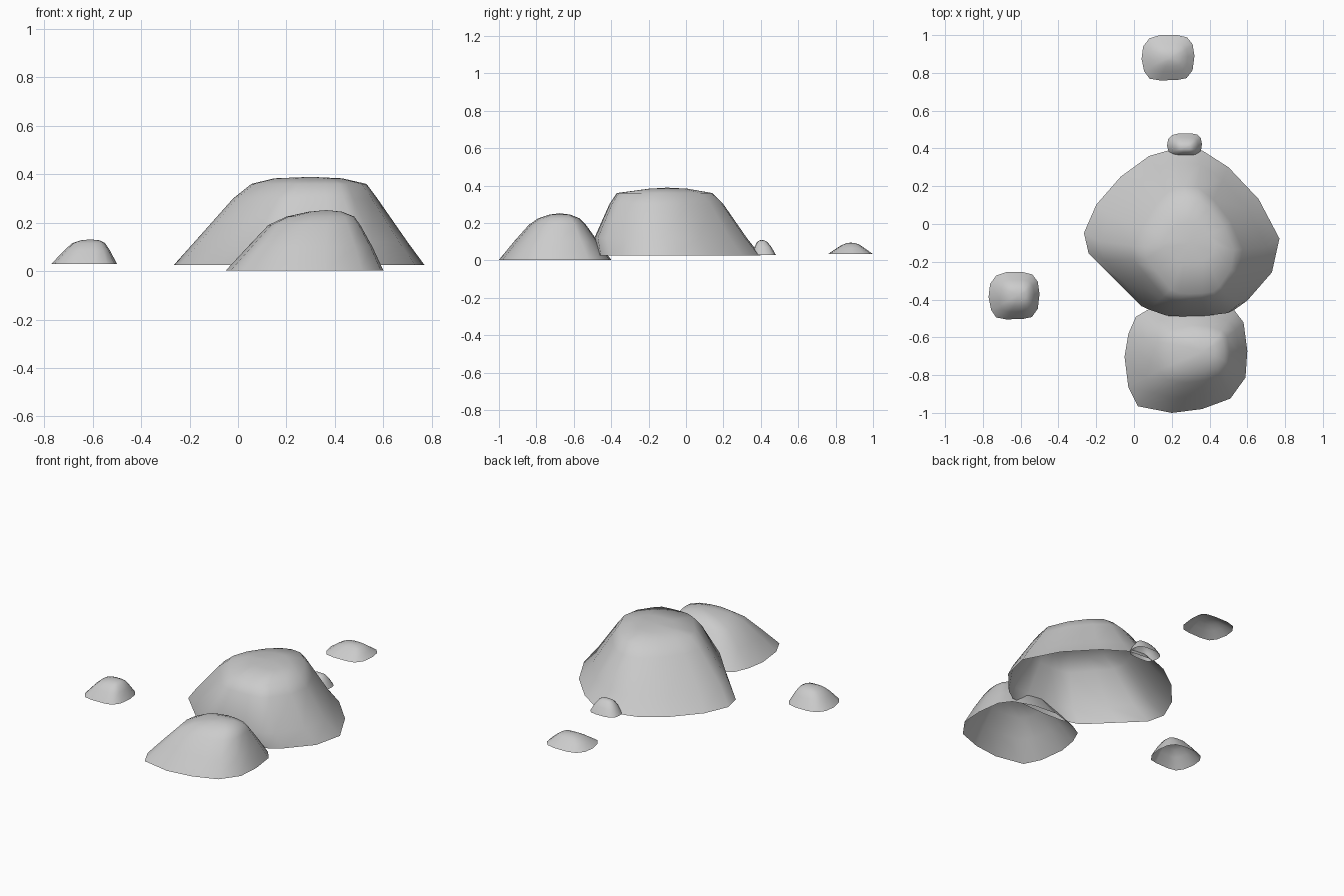
import bpy

# Each rock is an open-bottomed shell: a base outline restretched into shrinking rings
def rock(name, outline, rings, apex):
    xs = [p[0] for p in outline]
    ys = [p[1] for p in outline]
    x0, x1, y0, y1 = min(xs), max(xs), min(ys), max(ys)
    n = len(outline)
    verts, faces = [], []
    for z, a, b, c, d in rings:  # height, then x range and y range
        for x, y in outline:
            verts.append((a + (x - x0) / (x1 - x0) * (b - a),
                          c + (y - y0) / (y1 - y0) * (d - c), z))
    for r in range(len(rings) - 1):
        for i in range(n):
            j = (i + 1) % n
            faces.append((r * n + i, r * n + j, (r + 1) * n + j, (r + 1) * n + i))
    top = (len(rings) - 1) * n
    verts.append(apex)
    faces += [(top + i, top + (i + 1) % n, len(verts) - 1) for i in range(n)]
    mesh = bpy.data.meshes.new(name)
    mesh.from_pydata(verts, [], faces)
    mesh.polygons.foreach_set("use_smooth", [True] * len(faces))
    obj = bpy.data.objects.new(name, mesh)
    bpy.context.collection.objects.link(obj)
    return obj

# Large diamond-shaped boulder
rock("large_boulder",
     [(.77, -.08), (.66, .13), (.50, .30), (.36, .39), (.22, .40), (.08, .36),
      (-.07, .25), (-.20, .10), (-.265, -.05), (-.24, -.16), (-.12, -.28),
      (.04, -.44), (.15, -.475), (.27, -.48), (.40, -.475), (.53, -.46),
      (.60, -.41), (.73, -.26)],
     [(.025, -.265, .77, -.475, .40),
      (.12, -.18, .70, -.49, .325),
      (.30, -.02, .575, -.41, .20),
      (.36, .055, .53, -.37, .14),
      (.383, .15, .43, -.20, .01)],
     (.30, -.10, .389))

# Medium boulder in front
rock("front_boulder",
     [(.60, -.67), (.58, -.52), (.53, -.455), (.40, -.41), (.25, -.40),
      (.08, -.45), (.01, -.49), (-.03, -.58), (-.05, -.70), (-.03, -.86),
      (.02, -.96), (.20, -.995), (.36, -.975), (.51, -.92), (.59, -.81)],
     [(.003, -.05, .60, -1, -.40),
      (.10, .04, .555, -.92, -.47),
      (.19, .125, .505, -.84, -.535),
      (.225, .20, .48, -.79, -.57),
      (.245, .29, .43, -.73, -.62)],
     (.365, -.675, .252))

# Rounded-square outline shared by the pebbles
PEBBLE = [(1, .08), (.93, .6), (.72, .9), (.35, 1), (-.3, 1), (-.7, .86),
          (-.94, .5), (-1, -.05), (-.9, -.6), (-.7, -.92), (-.3, -1),
          (.35, -.98), (.7, -.9), (.93, -.55)]

rock("left_pebble", PEBBLE,
     [(.03, -.77, -.50, -.505, -.255),
      (.085, -.718, -.528, -.465, -.295),
      (.115, -.685, -.548, -.435, -.32),
      (.127, -.65, -.57, -.405, -.345)],
     (-.61, -.375, .131))

rock("back_pebble", PEBBLE,
     [(.034, .04, .32, .76, 1.0),
      (.065, .085, .285, .805, .955),
      (.083, .12, .26, .835, .93),
      (.092, .155, .23, .86, .905)],
     (.19, .88, .095))

rock("small_pebble", PEBBLE,
     [(.03, .175, .36, .355, .48),
      (.07, .20, .34, .365, .458),
      (.098, .225, .32, .38, .435),
      (.107, .245, .30, .392, .42)],
     (.27, .405, .109))
